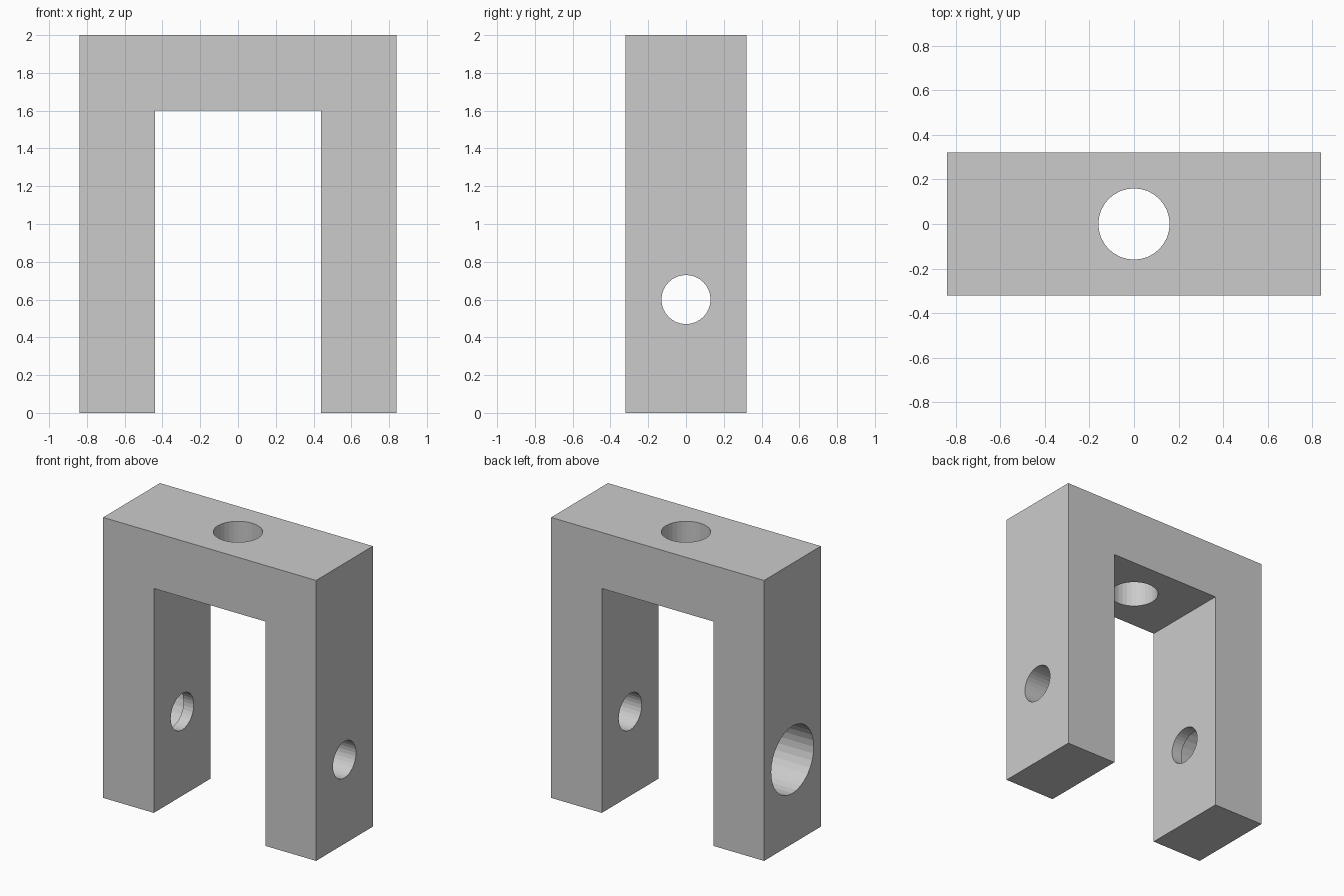
import bpy, bmesh
from math import pi

if "Cube" in bpy.data.objects:
    bpy.data.objects.remove(bpy.data.objects["Cube"])

HALF_W, HALF_D, HEIGHT = 0.84, 0.32, 2.0
SLOT, SLOT_TOP, HOLE_Z = 0.44, 1.6, 0.6


def drill(target, name, radius, depth, loc, rot=(0, 0, 0), sides=32):
    """Cut a cylindrical hole into the target."""
    bpy.ops.mesh.primitive_cylinder_add(vertices=sides, radius=radius, depth=depth,
                                        location=loc, rotation=rot)
    cutter = bpy.context.object
    cutter.name = name
    cutter.hide_render = True
    mod = target.modifiers.new(name, 'BOOLEAN')
    mod.operation = 'DIFFERENCE'
    mod.solver = 'EXACT'
    mod.object = cutter
    bpy.context.view_layer.objects.active = target
    bpy.ops.object.modifier_apply(modifier=mod.name)
    bpy.data.objects.remove(cutter)


# Fork body: U profile extruded along y
profile = [(-HALF_W, 0), (-SLOT, 0), (-SLOT, SLOT_TOP), (SLOT, SLOT_TOP),
           (SLOT, 0), (HALF_W, 0), (HALF_W, HEIGHT), (-HALF_W, HEIGHT)]
bm = bmesh.new()
face = bm.faces.new([bm.verts.new((x, -HALF_D, z)) for x, z in profile])
ext = bmesh.ops.extrude_face_region(bm, geom=[face])
verts = [g for g in ext['geom'] if isinstance(g, bmesh.types.BMVert)]
bmesh.ops.translate(bm, vec=(0, 2 * HALF_D, 0), verts=verts)
bmesh.ops.recalc_face_normals(bm, faces=bm.faces)
mesh = bpy.data.meshes.new("fork_bracket")
bm.to_mesh(mesh)
bm.free()
bracket = bpy.data.objects.new("fork_bracket", mesh)
bpy.context.collection.objects.link(bracket)

# Mounting hole through the bridge
drill(bracket, "bridge_hole", 0.16, 1.0, (0, 0, 1.8))
# Pin hole through both arms
drill(bracket, "pin_hole", 0.13, 2.4, (0, 0, HOLE_Z), (0, pi / 2, 0))
# Counterbore for the bolt head, outer face of the left arm, 0.32 deep
drill(bracket, "counterbore", 0.24, 0.64, (-HALF_W, 0, HOLE_Z), (0, pi / 2, 0))
